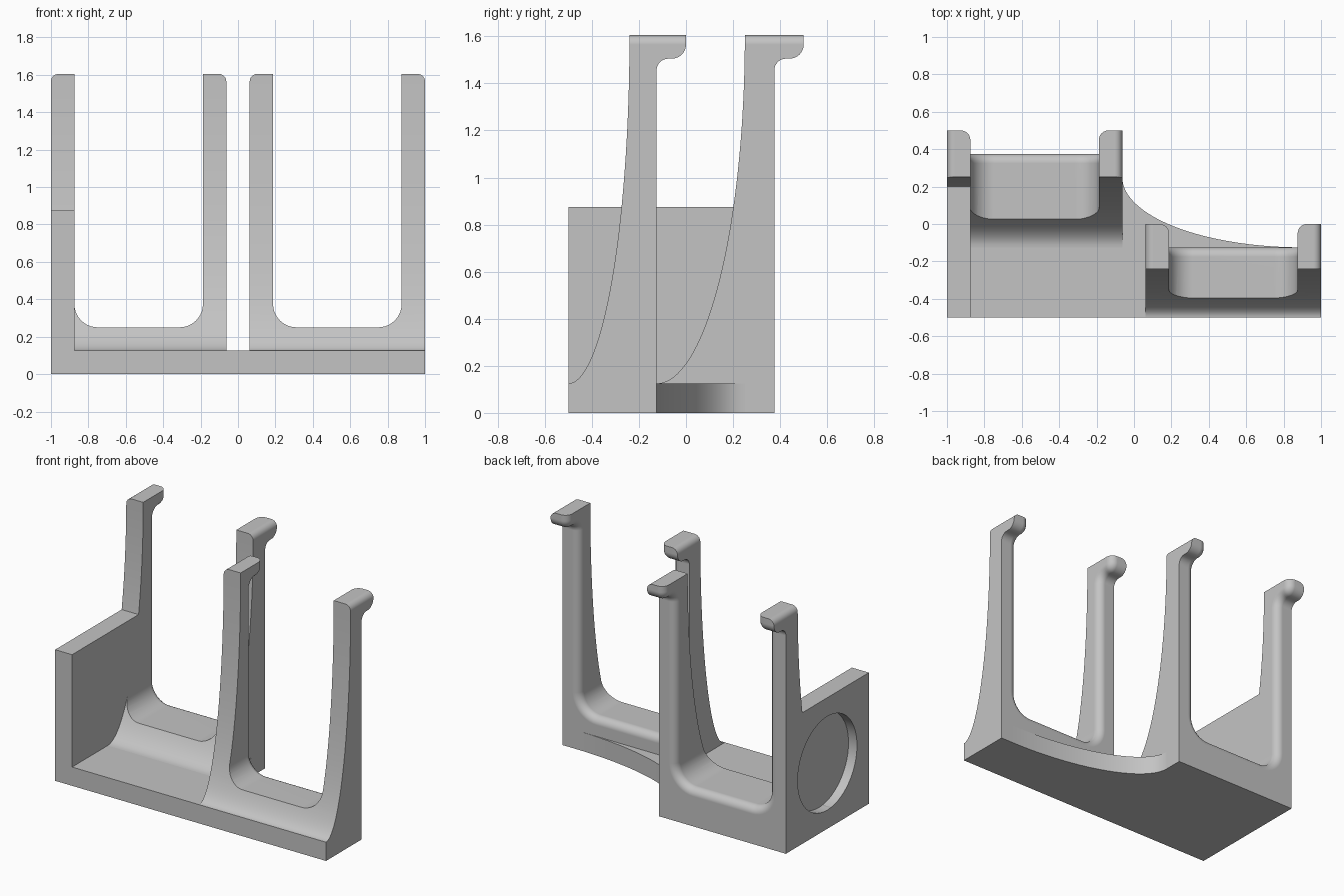
import bpy, bmesh
from math import sin, cos, asin, degrees, radians
from mathutils import Vector

cube = bpy.data.objects.get("Cube")
if cube:
    bpy.data.objects.remove(cube, do_unlink=True)

TOP, BASE, WALL = 1.605, 0.125, 0.875
POST = 0.125
EPS = 0.002

grey = bpy.data.materials.new("plain_grey")
grey.use_nodes = True
colour = (0.55, 0.55, 0.55, 1)
grey.diffuse_color = colour
grey.node_tree.nodes["Principled BSDF"].inputs["Base Color"].default_value = colour


def arc(cx, cy, rx, ry, start, end, n):
    """Points along an elliptical arc, angles in degrees."""
    angles = [radians(start + (end - start) * i / n) for i in range(n + 1)]
    return [(cx + rx * cos(a), cy + ry * sin(a)) for a in angles]


def prism(name, outline, axis, lo, hi):
    """Extrude a flat outline along one axis."""
    def place(p, d):
        return {"x": (d, p[0], p[1]), "y": (p[0], d, p[1]), "z": (p[0], p[1], d)}[axis]
    bm = bmesh.new()
    face = bm.faces.new([bm.verts.new(place(p, lo)) for p in outline])
    extruded = bmesh.ops.extrude_face_region(bm, geom=[face])["geom"]
    shift = Vector(place((0, 0), hi - lo))
    bmesh.ops.translate(bm, vec=shift, verts=[v for v in extruded if isinstance(v, bmesh.types.BMVert)])
    bmesh.ops.recalc_face_normals(bm, faces=bm.faces)
    mesh = bpy.data.meshes.new(name)
    bm.to_mesh(mesh)
    bm.free()
    mesh.materials.append(grey)
    ob = bpy.data.objects.new(name, mesh)
    bpy.context.scene.collection.objects.link(ob)
    return ob


def cut(ob, cutter):
    """Subtract the cutter and bake the result."""
    cutter.hide_render = True
    mod = ob.modifiers.new("cut", "BOOLEAN")
    mod.operation, mod.solver, mod.object = "DIFFERENCE", "EXACT", cutter
    bpy.context.view_layer.update()
    graph = bpy.context.evaluated_depsgraph_get()
    mesh = bpy.data.meshes.new_from_object(ob.evaluated_get(graph))
    ob.modifiers.clear()
    ob.data = mesh
    bpy.data.objects.remove(cutter, do_unlink=True)


def round_edges(ob, rule, radius):
    """Round every edge whose two end points satisfy the rule."""
    bm = bmesh.new()
    bm.from_mesh(ob.data)
    bmesh.ops.remove_doubles(bm, verts=bm.verts, dist=0.0001)
    edges = [e for e in bm.edges if rule(e.verts[0].co, e.verts[1].co)]
    bmesh.ops.bevel(bm, geom=edges, offset=radius, offset_type="OFFSET", segments=6,
                    profile=0.5, affect="EDGES", clamp_overlap=False)
    bm.to_mesh(ob.data)
    bm.free()


def finish(ob):
    ob.data.shade_smooth()
    ob.data.set_sharp_from_angle(angle=radians(30))
    mod = ob.modifiers.new("even_shading", "WEIGHTED_NORMAL")
    mod.keep_sharp = True


def ramp(front, width, end=0):
    """Concave sweep from the base up to the post top."""
    return arc(front, TOP, width, TOP - BASE, -90, end, 40)


def recess():
    """Round pocket in the outer face of the side wall."""
    return prism("recess_cutter", arc(-0.0625, 0.4375, 0.3125, 0.3125, 0, 360, 72)[:-1],
                 "x", -1.1, -0.9375)


def cradle(name, lo, hi, front, width, back, pocket=False):
    """Two hooked posts rising from a curved foot."""
    hook = back + 0.125
    outline = [(front, 0)] + ramp(front, width) + [(hook, TOP)]
    outline += arc(hook - 0.06, 1.565, 0.06, 0.06, 0, -90, 8)
    outline += arc(back + 0.05, 1.455, 0.05, 0.05, 90, 180, 8)
    outline += [(back, 0)]
    ob = prism(name, outline, "x", lo, hi)

    # U-shaped opening between the posts
    a, b, r = lo + POST, hi - POST, 0.125
    opening = [(a, 2)] + arc(a + r, 0.25 + r, r, r, 180, 270, 10)
    opening += arc(b - r, 0.25 + r, r, r, 270, 360, 10) + [(b, 2)]
    cut(ob, prism("opening_cutter", opening, "y", -1, 1))
    if pocket:
        cut(ob, recess())

    # Rounded rear rim of the opening, then the outer top edges
    def rim(p, q):
        inside = all(a - EPS < v.x < b + EPS and v.y > back - EPS for v in (p, q))
        return inside and min(p.z, q.z) < TOP - EPS

    def outer_top(p, q):
        return any(all(abs(v.x - s) < EPS and v.z > TOP - EPS for v in (p, q)) for s in (lo, hi))

    round_edges(ob, rim, 0.05)
    round_edges(ob, outer_top, 0.04)
    finish(ob)


# Front and rear cradles
cradle("front_cradle", 0.0625, 1, -0.5, 0.26, -0.125)
cradle("rear_cradle", -1, -0.0625, -0.125, 0.375, 0.375, pocket=True)

# Side wall, meeting the ramp of the rear cradle
meet = degrees(asin((WALL - TOP) / (TOP - BASE)))
wall = prism("side_wall", [(-0.5, 0), (-0.125, 0)] + ramp(-0.125, 0.375, meet) + [(-0.5, WALL)],
             "x", -1, -1 + POST)
cut(wall, recess())
finish(wall)

# Base plate with a concave rear edge between the cradles
plate = [(-0.875, -0.5), (0.0625, -0.5), (0.0625, -0.125)]
plate += arc(0.9, 0.25, 0.9625, 0.375, -90, -180, 32)
plate += [(-0.0625, -0.125), (-0.875, -0.125)]
finish(prism("base_plate", plate, "z", 0, BASE))
